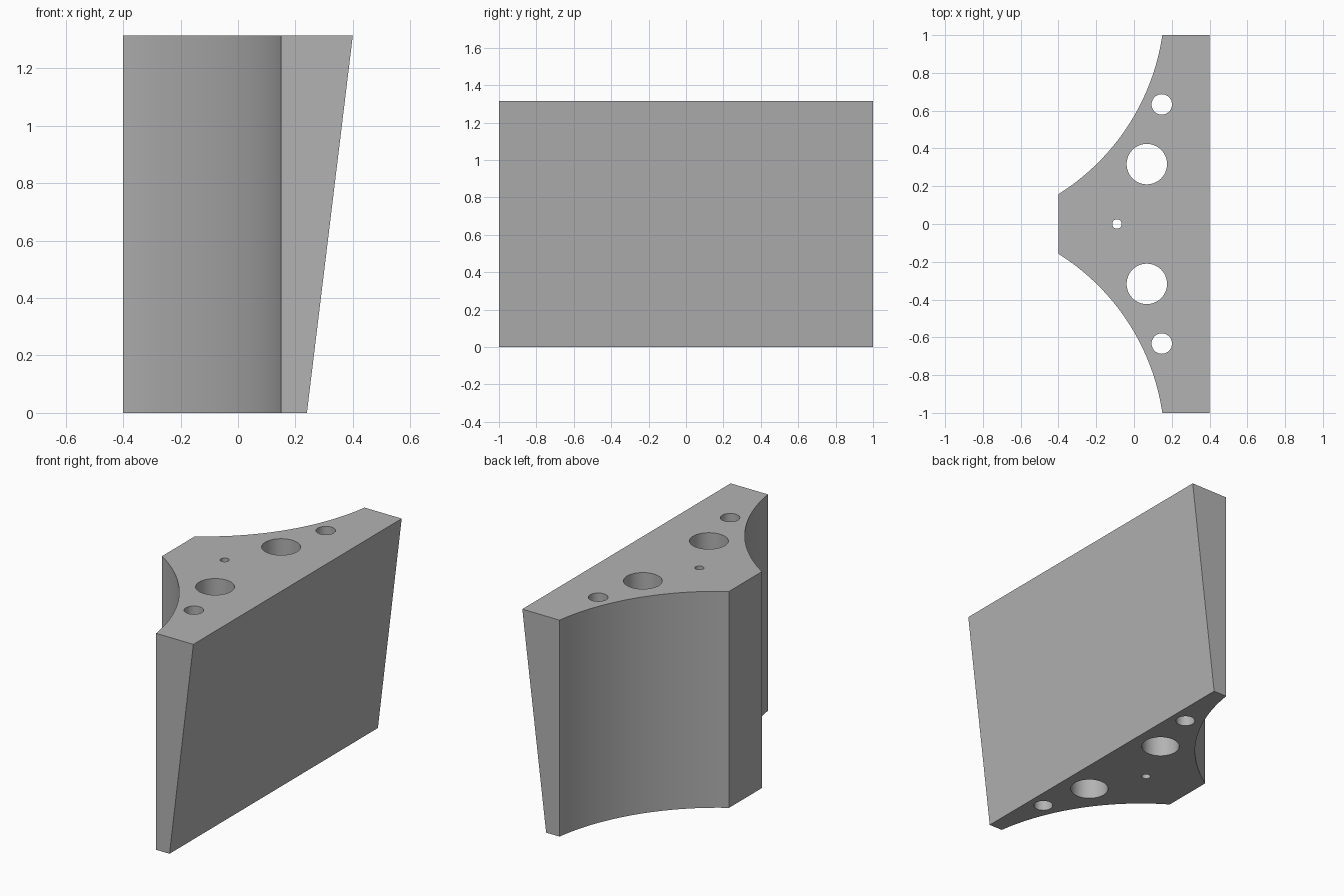
import bpy
import bmesh
import math
from mathutils import Vector

cube = bpy.data.objects.get("Cube")
if cube:
    bpy.data.objects.remove(cube, do_unlink=True)

HEIGHT = 1.315
BACK_TOP, BACK_BOTTOM = 0.4, 0.24

grey = bpy.data.materials.new("light grey")
grey.use_nodes = True
colour = (0.45, 0.45, 0.45, 1)
grey.diffuse_color = colour
grey.node_tree.nodes["Principled BSDF"].inputs["Base Color"].default_value = colour


def arc(start, end, radius, steps):
    """Points of a circular arc bulging to the right of start -> end."""
    a, b = Vector(start), Vector(end)
    chord = b - a
    normal = Vector((-chord.y, chord.x)).normalized()
    centre = (a + b) / 2 + normal * math.sqrt(radius ** 2 - chord.length_squared / 4)
    first = math.atan2(*(a - centre).yx)
    sweep = 2 * math.asin(chord.length / 2 / radius)
    return [centre + radius * Vector((math.cos(t), math.sin(t)))
            for t in (first + sweep * i / steps for i in range(steps + 1))]


def prism(name, outline, z0, z1):
    """Extrude a flat outline upwards into a solid object."""
    bm = bmesh.new()
    base = bm.faces.new([bm.verts.new((x, y, z0)) for x, y in outline])
    top = bmesh.ops.extrude_face_region(bm, geom=[base], use_keep_orig=True)
    moved = [v for v in top["geom"] if isinstance(v, bmesh.types.BMVert)]
    bmesh.ops.translate(bm, verts=moved, vec=(0, 0, z1 - z0))
    bmesh.ops.recalc_face_normals(bm, faces=bm.faces)
    mesh = bpy.data.meshes.new(name)
    bm.to_mesh(mesh)
    bm.free()
    mesh.materials.append(grey)
    obj = bpy.data.objects.new(name, mesh)
    bpy.context.collection.objects.link(obj)
    return obj


# Body: concave flanks mirrored about y = 0, flat nose and flat back
flank = arc((-0.4, 0.158), (0.15, 1), 1.2, 40)
mirrored = [Vector((p.x, -p.y)) for p in flank]
outline = mirrored[::-1] + flank + [(BACK_TOP, 1), (BACK_TOP, -1)]
body = prism("tapered_block", outline, 0, HEIGHT)

# Slope the back face inwards towards the base
for v in body.data.vertices:
    if v.co.x > 0.3 and v.co.z < 0.01:
        v.co.x = BACK_BOTTOM

# Vertical through holes: x, y, radius
holes = [(-0.09, 0, 0.025)]
for side in (-1, 1):
    holes += [(0.068, side * 0.317, 0.107), (0.147, side * 0.633, 0.054)]

bpy.context.view_layer.objects.active = body
for x, y, r in holes:
    ring = [(x + r * math.cos(t), y + r * math.sin(t))
            for t in (math.tau * i / 64 for i in range(64))]
    cutter = prism("hole_cutter", ring, -0.1, HEIGHT + 0.1)
    cutter.hide_render = True
    cut = body.modifiers.new("hole", "BOOLEAN")
    cut.operation = "DIFFERENCE"
    cut.solver = "EXACT"
    cut.object = cutter
    bpy.ops.object.modifier_apply(modifier=cut.name)
    bpy.data.objects.remove(cutter, do_unlink=True)

bpy.ops.object.select_all(action="DESELECT")
body.select_set(True)
bpy.ops.object.shade_smooth_by_angle(angle=math.radians(30))
